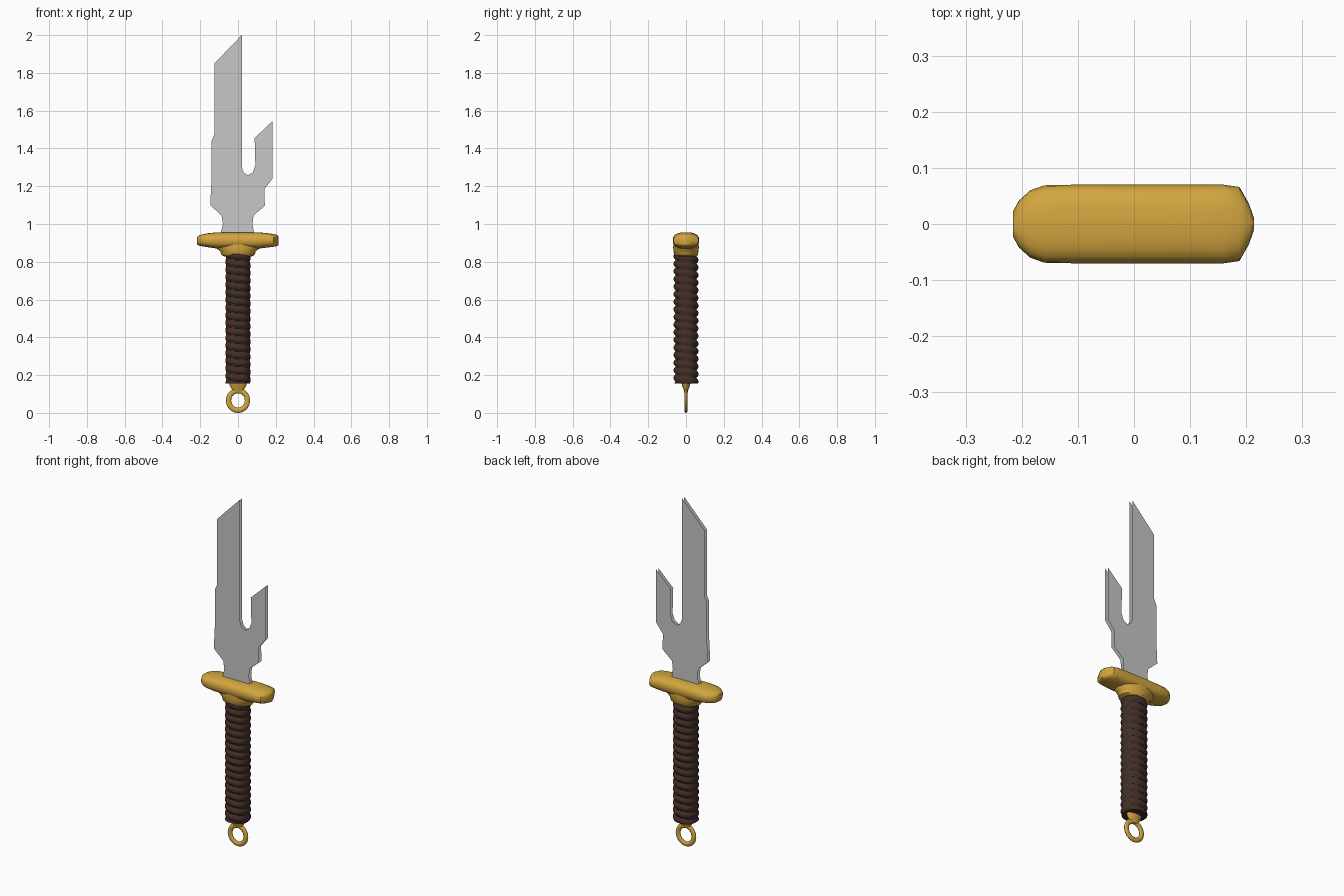
import bpy, bmesh
from math import sin, cos, pi, copysign

cube = bpy.data.objects.get("Cube")
if cube:
    bpy.data.objects.remove(cube)


def material(name, colour):
    m = bpy.data.materials.new(name)
    m.use_nodes = True
    m.diffuse_color = (*colour, 1)
    node = next(n for n in m.node_tree.nodes if n.type == 'BSDF_PRINCIPLED')
    node.inputs["Base Color"].default_value = (*colour, 1)
    return m


STEEL = material("pale steel", (0.57, 0.57, 0.58))
GOLD = material("gold", (0.65, 0.38, 0.05))
LEATHER = material("brown leather", (0.055, 0.028, 0.021))


def finish(bm, name, mat, angle=None):
    bmesh.ops.recalc_face_normals(bm, faces=bm.faces)
    mesh = bpy.data.meshes.new(name)
    bm.to_mesh(mesh)
    bm.free()
    mesh.materials.append(mat)
    ob = bpy.data.objects.new(name, mesh)
    bpy.context.collection.objects.link(ob)
    if angle:
        bpy.ops.object.select_all(action='DESELECT')
        ob.select_set(True)
        bpy.context.view_layer.objects.active = ob
        bpy.ops.object.shade_smooth_by_angle(angle=angle)
    return ob


def loft(rings, name, mat, angle=0.7, closed=False):
    """Skin a list of point rings, capping the ends or joining them in a loop."""
    bm = bmesh.new()
    rows = [[bm.verts.new(p) for p in ring] for ring in rings]
    n = len(rows[0])
    pairs = list(zip(rows, rows[1:])) + ([(rows[-1], rows[0])] if closed else [])
    for a, b in pairs:
        for i in range(n):
            j = (i + 1) % n
            bm.faces.new((a[i], a[j], b[j], b[i]))
    if not closed:
        bm.faces.new(rows[0])
        bm.faces.new(rows[-1])
    return finish(bm, name, mat, angle)


def angles(n):
    return [2 * pi * i / n for i in range(n)]


def soft(v, power):
    return copysign(abs(v) ** power, v)


# Blade: forked outline with a ground bevel, mirrored front to back
outline = [(.02, 2), (-.125, 1.85), (-.125, 1.475), (-.14, 1.44), (-.14, 1.235),
           (-.147, 1.1), (-.087, 1.045), (-.08, 1), (-.1, .92), (.09, .92),
           (.077, 1), (.082, 1.045), (.142, 1.097), (.14, 1.185), (.183, 1.24),
           (.183, 1.545), (.088, 1.455), (.092, 1.31), (.078, 1.272),
           (.052, 1.258), (.03, 1.272), (.02, 1.3)]
bm = bmesh.new()
face = bm.faces.new([bm.verts.new((x, 0, z)) for x, z in outline])
bmesh.ops.inset_region(bm, faces=[face], thickness=.03, use_even_offset=True)
for v in face.verts:
    v.co.y = -.01
blade = finish(bm, "blade", STEEL)
mirror = blade.modifiers.new("both_sides", 'MIRROR')
mirror.use_axis = (False, True, False)

# Guard: rounded sections along x as (x, half depth, bottom, top)
stations = [(-.216, .022, .892, .932), (-.205, .042, .885, .94), (-.185, .06, .881, .946),
            (-.16, .069, .877, .951), (-.11, .07, .87, .956), (.11, .07, .87, .956),
            (.16, .07, .876, .951), (.188, .066, .88, .947), (.205, .036, .883, .943),
            (.214, .01, .887, .935)]
guard = [[(x, d * soft(cos(t), .8), (lo + hi) / 2 + (hi - lo) / 2 * soft(sin(t), .7))
          for t in angles(20)] for x, d, lo, hi in stations]
loft(guard, "guard", GOLD)


def oval_stack(levels, name, mat):
    loft([[(rx * cos(t), ry * sin(t), z) for t in angles(28)]
          for z, rx, ry in levels], name, mat)


oval_stack([(.828, .07, .055), (.836, .088, .062), (.856, .094, .066),
            (.876, .12, .068), (.9, .13, .065)], "guard_collar", GOLD)

# Grip: spiral wrap, grooved deepest on the front and back
WRAPS, STEPS, LOW, HIGH = 17, 8, .155, .84
grip = []
for k in range(WRAPS * STEPS + 1):
    row = []
    for t in angles(32):
        wave = abs(sin(pi * k / STEPS + t / 2))
        depth = .004 + .009 * abs(sin(t))
        r = .066 - depth * (1 - wave ** .7)
        row.append((r * soft(cos(t), .9), r * soft(sin(t), .9),
                    LOW + (HIGH - LOW) * k / (WRAPS * STEPS)))
    grip.append(row)
loft(grip, "grip", LEATHER, 1.0)

# Pommel: tapered neck and hanging ring
oval_stack([(.108, .024, .009), (.125, .032, .013), (.14, .042, .02),
            (.16, .048, .024)], "pommel_neck", GOLD)
ring = [[((.05 + .014 * cos(s)) * cos(t), .009 * sin(s),
          .066 + (.052 + .014 * cos(s)) * sin(t)) for s in angles(12)]
        for t in angles(40)]
loft(ring, "pommel_ring", GOLD, closed=True)
